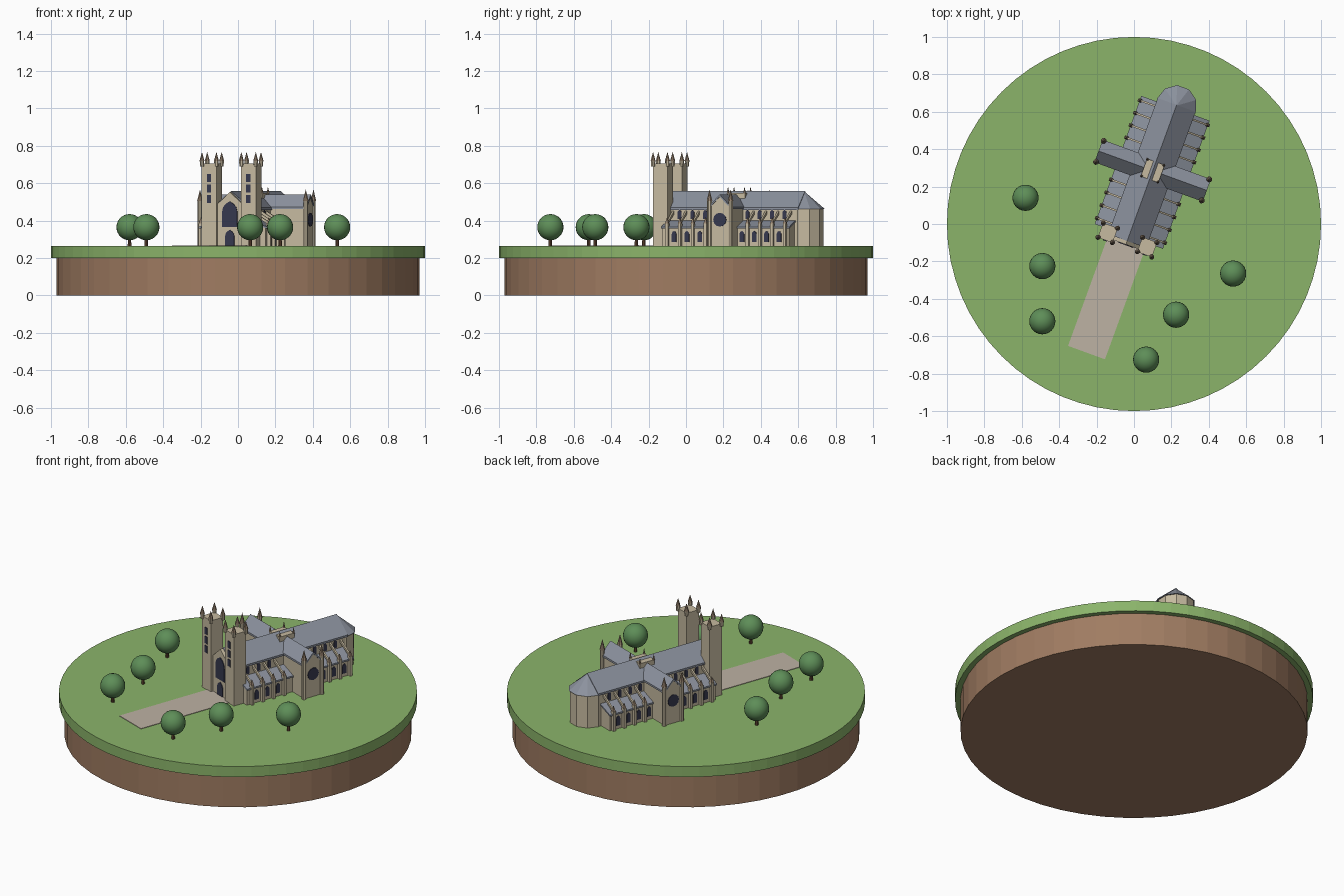
import bpy, bmesh, math
from mathutils import Matrix, Vector

if "Cube" in bpy.data.objects:
    bpy.data.objects.remove(bpy.data.objects["Cube"])


def material(name, r, g, b):
    lin = [((c / 255 + 0.055) / 1.055) ** 2.4 for c in (r, g, b)] + [1]
    m = bpy.data.materials.new(name)
    m.use_nodes = True
    m.diffuse_color = lin
    m.node_tree.nodes["Principled BSDF"].inputs["Base Color"].default_value = lin
    return m


GRASS = material("grass", 139, 180, 106)
SOIL = material("soil", 160, 124, 98)
PATH = material("path", 190, 178, 164)
STONE = material("stone", 198, 186, 160)
CAP = material("weathered_stone", 150, 130, 110)
SLATE = material("slate", 140, 146, 158)
GLASS = material("dark_glass", 54, 56, 78)
LEAF = material("leaf", 94, 142, 88)
BARK = material("bark", 104, 74, 54)

GROUND = 0.265
WORLD = Matrix.Identity(4)
# the church is turned on the disc; its crossing is the local origin
CHURCH = Matrix.Translation((0.1, 0.285, 0)) @ Matrix.Rotation(math.radians(-20), 4, "Z")


def finish(name, bm, mat, frame):
    bmesh.ops.recalc_face_normals(bm, faces=bm.faces)
    mesh = bpy.data.meshes.new(name)
    bm.to_mesh(mesh)
    bm.free()
    mesh.materials.append(mat)
    ob = bpy.data.objects.new(name, mesh)
    ob.matrix_world = frame
    bpy.context.collection.objects.link(ob)
    return ob


def solids(name, items, mat):
    """Each item is an outline of 3D points and the vector it is extruded along."""
    bm = bmesh.new()
    for pts, vec in items:
        face = bm.faces.new([bm.verts.new(p) for p in pts])
        ext = bmesh.ops.extrude_face_region(bm, geom=[face], use_keep_orig=True)
        moved = [v for v in ext["geom"] if isinstance(v, bmesh.types.BMVert)]
        bmesh.ops.translate(bm, verts=moved, vec=vec)
    return finish(name, bm, mat, CHURCH)


def cones(name, items, mat, sides, frame=CHURCH, turn=0):
    """Each item is (x, y, bottom, top, bottom radius, top radius)."""
    bm = bmesh.new()
    for x, y, z0, z1, r0, r1 in items:
        place = Matrix.Translation((x, y, (z0 + z1) / 2)) @ Matrix.Rotation(turn, 4, "Z")
        bmesh.ops.create_cone(bm, cap_ends=True, segments=sides, radius1=r0,
                              radius2=r1, depth=z1 - z0, matrix=place)
    return finish(name, bm, mat, frame)


def box(x0, x1, y0, y1, z0, z1):
    return [(x0, y0, z0), (x1, y0, z0), (x1, y1, z0), (x0, y1, z0)], (0, 0, z1 - z0)


def along_y(outline, y0, y1):
    return [(x, y0, z) for x, z in outline], (0, y1 - y0, 0)


def along_x(outline, x0, x1):
    return [(x0, y, z) for y, z in outline], (x1 - x0, 0, 0)


def gable(w, eave, ridge):
    return [(-w, GROUND), (w, GROUND), (w, eave), (0, ridge), (-w, eave)]


def chevron(w, eave, ridge, t=0.012):
    return [(-w, eave), (0, ridge), (w, eave), (w, eave - t), (0, ridge - t), (-w, eave - t)]


def arch(w, z0, z1):
    spring = z1 - w * 1.3
    side = [(w, spring), (w * 0.85, spring + w * 0.6), (w * 0.5, spring + w)]
    return [(-w, z0), (w, z0)] + side + [(0, z1)] + [(-x, z) for x, z in reversed(side)]


# Round base of turf over soil
cones("soil_base", [(0, 0, 0, 0.2, 0.97, 0.97)], SOIL, 48, WORLD)
cones("turf", [(0, 0, 0.2, GROUND, 1, 1)], GRASS, 64, WORLD)
solids("path", [box(-0.105, 0.105, -1.035, -0.4, GROUND, GROUND + 0.003)], PATH)

# Nave and transepts
solids("nave_walls", [along_y(gable(0.1, 0.465, 0.546), -0.39, 0.368)], STONE)
solids("nave_roof", [along_y(chevron(0.108, 0.47, 0.558), -0.4, 0.374)], SLATE)
solids("transept_walls", [along_x(gable(0.058, 0.468, 0.528), -0.303, 0.303)], STONE)
solids("transept_roof", [along_x(chevron(0.064, 0.474, 0.54), -0.308, 0.308)], SLATE)

# Rounded east end
cones("apse_wall", [(0, 0.37, GROUND, 0.465, 0.103, 0.103)], STONE, 10, turn=math.pi / 2)
cones("apse_roof", [(0, 0.37, 0.462, 0.556, 0.11, 0)], SLATE, 10, turn=math.pi / 2)

# Side aisles with lean-to roofs
aisle_walls, aisle_roofs = [], []
for s in (-1, 1):
    wall = [(s * 0.09, GROUND), (s * 0.186, GROUND), (s * 0.186, 0.36), (s * 0.09, 0.394)]
    roof = [(s * 0.098, 0.402), (s * 0.194, 0.367), (s * 0.194, 0.357), (s * 0.098, 0.392)]
    aisle_walls.append(along_y(wall, -0.37, 0.35))
    aisle_roofs.append(along_y(roof, -0.374, 0.355))
solids("aisle_walls", aisle_walls, STONE)
solids("aisle_roofs", aisle_roofs, SLATE)

# Bays: buttresses, flying arches and windows
piers, flyers, pier_caps, glass = [], [], [], []
rib_rows = [-0.34, -0.267, -0.194, -0.121, 0.118, 0.188, 0.258, 0.33]
window_rows = [-0.303, -0.23, -0.157, 0.083, 0.153, 0.223, 0.294]
for s in (-1, 1):
    for y in rib_rows:
        piers.append(box(s * 0.18, s * 0.204, y - 0.008, y + 0.008, GROUND, 0.385))
        pier_caps.append((s * 0.193, y, 0.385, 0.42, 0.013, 0))
        bar = [(s * 0.095, 0.455), (s * 0.195, 0.392), (s * 0.195, 0.377), (s * 0.095, 0.437)]
        flyers.append(along_y(bar, y - 0.005, y + 0.005))
    for y in window_rows:
        low = [(y + a, z) for a, z in arch(0.013, 0.285, 0.345)]
        high = [(y + a, z) for a, z in arch(0.011, 0.408, 0.457)]
        glass.append(along_x(low, s * 0.184, s * 0.189))
        glass.append(along_x(high, s * 0.098, s * 0.103))
solids("buttresses", piers, STONE)
solids("flying_buttresses", flyers, STONE)
cones("buttress_caps", pier_caps, CAP, 4, turn=math.pi / 4)
solids("bay_windows", glass, GLASS)

# Round transept windows
rose = [(0.037 * math.cos(i * math.pi / 6), 0.405 + 0.037 * math.sin(i * math.pi / 6))
        for i in range(12)]
solids("rose_windows", [along_x(rose, s * 0.301, s * 0.307) for s in (-1, 1)], GLASS)

# Transept corner turrets
corners = [(sx, sy) for sx in (-1, 1) for sy in (-1, 1)]
cones("transept_turrets", [(a * 0.301, b * 0.06, GROUND, 0.505, 0.013, 0.013)
                           for a, b in corners], STONE, 8)
cones("transept_spires", [(a * 0.301, b * 0.06, 0.505, 0.567, 0.016, 0)
                          for a, b in corners], CAP, 8)

# Low crossing tower
solids("crossing_tower", [box(-0.05, 0.05, -0.05, 0.05, 0.45, 0.547)], STONE)
cones("crossing_pinnacles", [(a * 0.047, b * 0.047, 0.545, 0.583, 0.008, 0)
                             for a, b in corners], CAP, 6)

# West front between the towers
solids("west_front", [along_y(gable(0.075, 0.485, 0.553), -0.42, -0.385)], STONE)
solids("west_window", [along_y(arch(0.043, 0.365, 0.503), -0.424, -0.419)], GLASS)
solids("west_door", [along_y(arch(0.026, GROUND, 0.35), -0.424, -0.419)], GLASS)

# West towers
towers, tower_glass, posts, spires = [], [], [], []
for s in (-1, 1):
    cx, cy = s * 0.112, -0.394
    towers.append(box(cx - 0.042, cx + 0.042, cy - 0.042, cy + 0.042, GROUND, 0.705))
    for z in (0.515, 0.571, 0.627):
        tower_glass.append(box(cx - 0.012, cx + 0.012, cy - 0.046, cy - 0.041, z - 0.021, z + 0.021))
    for a, b in corners:
        x, y = cx + a * 0.041, cy + b * 0.041
        posts.append((x, y, 0.69, 0.72, 0.011, 0.013))
        spires.append((x, y, 0.72, 0.767, 0.014, 0))
solids("west_towers", towers, STONE)
solids("tower_windows", tower_glass, GLASS)
cones("tower_posts", posts, STONE, 8)
cones("tower_spires", spires, CAP, 8)

# Trees
spots = [(-0.58, 0.14), (-0.49, -0.225), (-0.49, -0.52),
         (0.065, -0.725), (0.225, -0.485), (0.53, -0.265)]
cones("tree_trunks", [(x, y, GROUND - 0.005, 0.32, 0.01, 0.008) for x, y in spots], BARK, 8, WORLD)
bm = bmesh.new()
for x, y in spots:
    bmesh.ops.create_uvsphere(bm, u_segments=24, v_segments=14, radius=0.07,
                              matrix=Matrix.Translation((x, y, 0.365)))
crowns = finish("tree_crowns", bm, LEAF, WORLD)
for p in crowns.data.polygons:
    p.use_smooth = True
